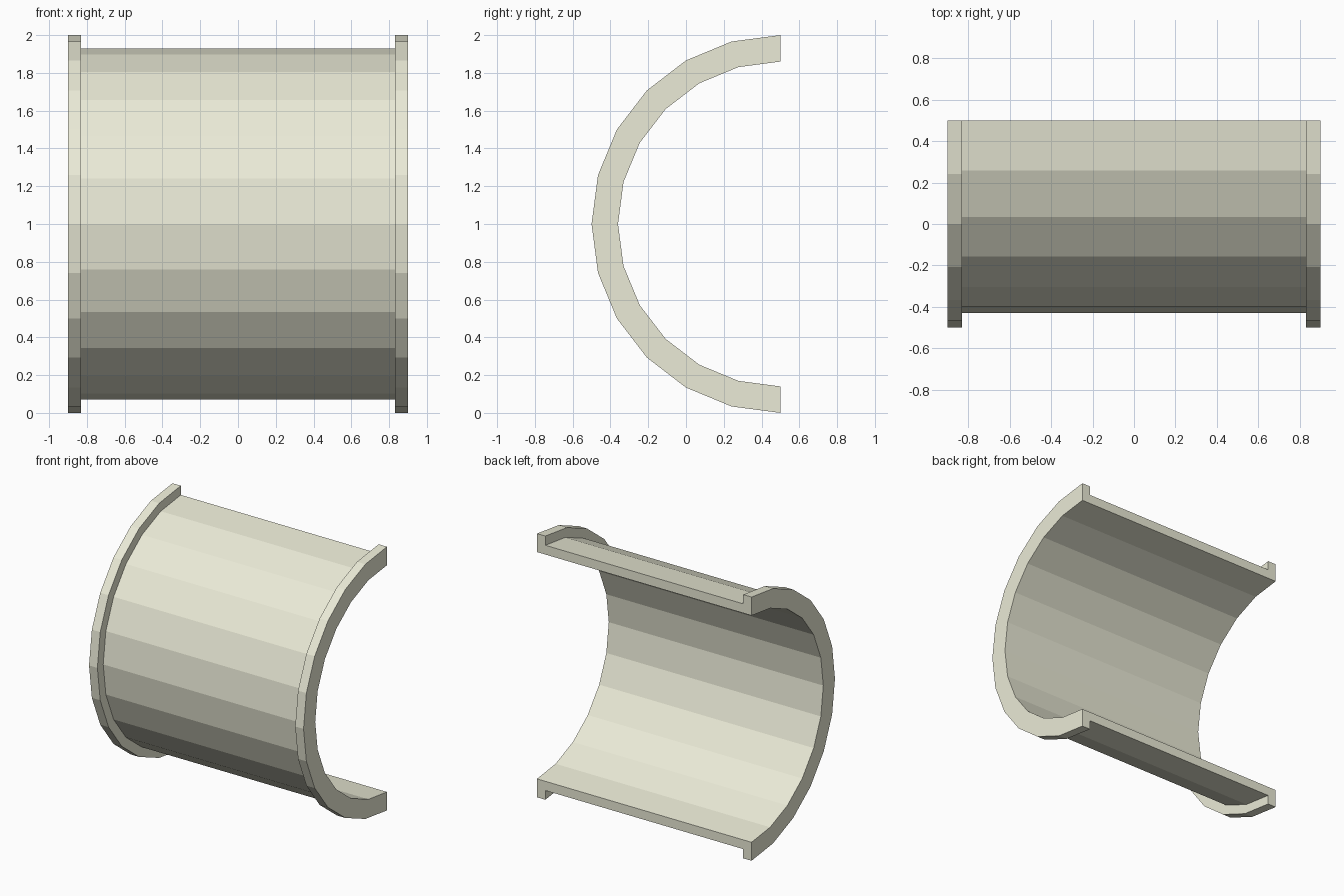
import bpy, bmesh, math
from mathutils import Vector

if "Cube" in bpy.data.objects:
    bpy.data.objects.remove(bpy.data.objects["Cube"])

CENTRE = Vector((0, 0.5, 1))
STEPS = 12
R_IN, R_WALL, R_RIM = 0.86, 0.93, 1.0
X_IN, X_OUT = 0.83, 0.90

# Channel cross-section (x, radius): thin wall with a raised rim at each end
half = [(X_OUT, R_IN), (X_OUT, R_RIM), (X_IN, R_RIM), (X_IN, R_WALL)]
profile = half + [(-x, r) for x, r in reversed(half)]

bm = bmesh.new()
rings = []
for i in range(STEPS + 1):
    a = math.pi * i / STEPS
    rings.append([bm.verts.new(CENTRE + Vector((x, -r * math.sin(a), r * math.cos(a))))
                  for x, r in profile])

# Skin between neighbouring sections
n = len(profile)
for a, b in zip(rings, rings[1:]):
    for j in range(n):
        k = (j + 1) % n
        bm.faces.new((a[j], a[k], b[k], b[j]))

# Cut ends: one quad for the wall strip and one for each rim
for ring in (rings[0], rings[-1]):
    bm.faces.new(ring)

bmesh.ops.recalc_face_normals(bm, faces=bm.faces)
mesh = bpy.data.meshes.new("half_sleeve")
bm.to_mesh(mesh)
bm.free()

# Pale cream finish
mat = bpy.data.materials.new("cream")
mat.diffuse_color = (0.83, 0.83, 0.68, 1)
mat.use_nodes = True
mat.node_tree.nodes["Principled BSDF"].inputs["Base Color"].default_value = mat.diffuse_color
mesh.materials.append(mat)

obj = bpy.data.objects.new("half_sleeve", mesh)
bpy.context.collection.objects.link(obj)
